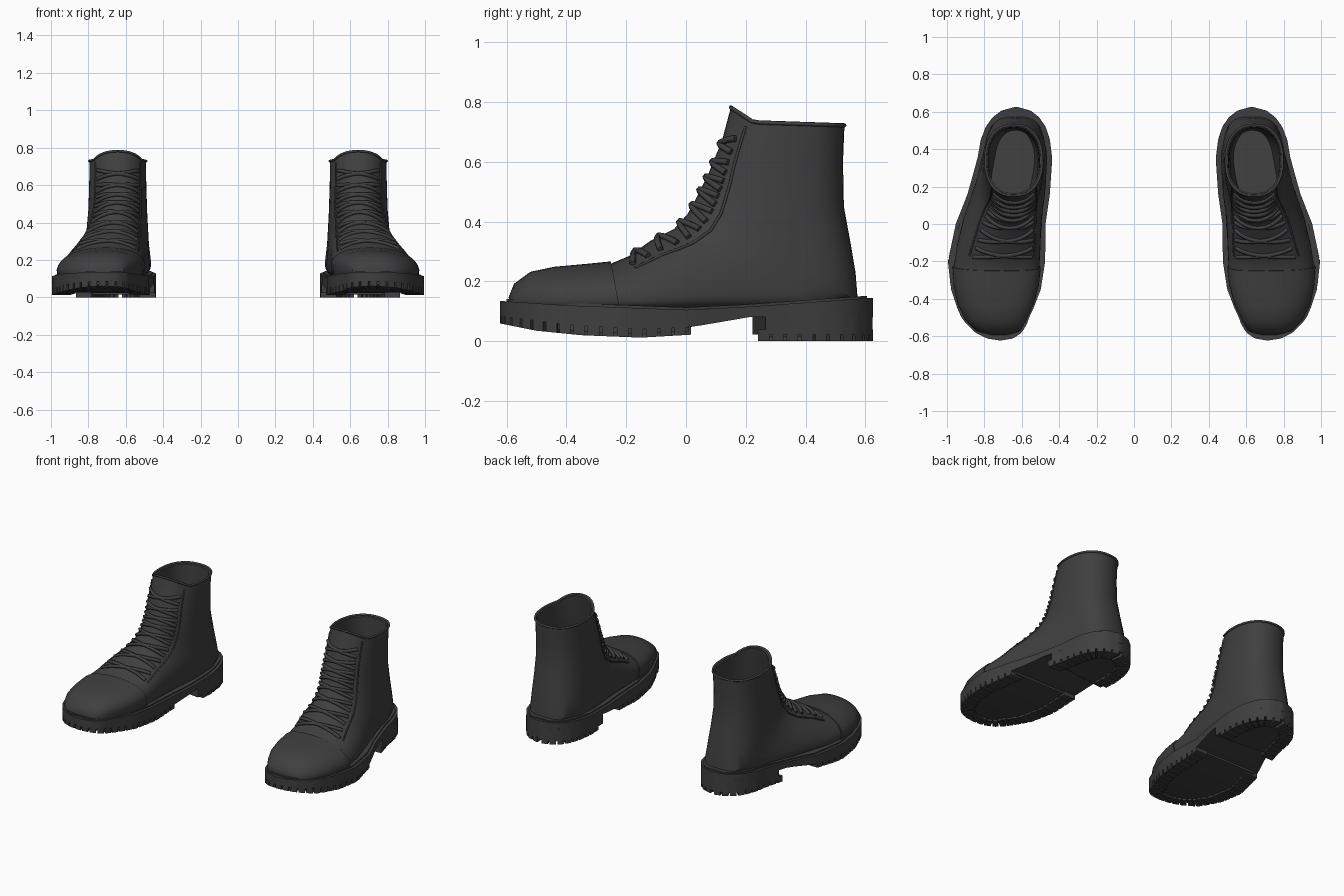
import bpy, bmesh, math
from mathutils import Vector

cube = bpy.data.objects.get("Cube")
if cube:
    bpy.data.objects.remove(cube, do_unlink=True)

charcoal = bpy.data.materials.new("charcoal leather")
charcoal.use_nodes = True
COLOUR = (0.05, 0.05, 0.05, 1)
charcoal.diffuse_color = COLOUR
bsdf = charcoal.node_tree.nodes["Principled BSDF"]
bsdf.inputs["Base Color"].default_value = COLOUR
bsdf.inputs["Roughness"].default_value = 0.8


def table(points, y):
    """Piecewise linear lookup."""
    if y <= points[0][0]:
        return points[0][1]
    for (a, u), (b, v) in zip(points, points[1:]):
        if y <= b:
            return u + (v - u) * (y - a) / (b - a)
    return points[-1][1]


# Foot plan along y: centre line, half width, sole top and bottom
CENTRE = [(-.62, .715), (-.5, .742), (-.2, .735), (0, .713), (.16, .67), (.35, .637), (.62, .63)]
HALF = [(-.622, .01), (-.612, .07), (-.58, .125), (-.53, .165), (-.46, .2), (-.35, .24), (-.2, .26),
        (0, .24), (.16, .22), (.35, .2), (.45, .185), (.52, .16), (.57, .125), (.605, .08), (.625, .01)]
SOLE_TOP = [(-.625, .135), (-.4, .12), (0, .105), (.2, .115), (.62, .145)]
TREAD = [(-.625, .06), (-.5, .035), (-.35, .02), (-.15, .012), (.02, .022)]


def tread(y):
    return table(TREAD, y) if y < .1 else 0


def finish(bm, name, mirror=True, angle=35):
    bmesh.ops.recalc_face_normals(bm, faces=bm.faces)
    mesh = bpy.data.meshes.new(name)
    bm.to_mesh(mesh)
    bm.free()
    obj = bpy.data.objects.new(name, mesh)
    bpy.context.collection.objects.link(obj)
    mesh.materials.append(charcoal)
    bpy.ops.object.select_all(action='DESELECT')
    obj.select_set(True)
    bpy.context.view_layer.objects.active = obj
    bpy.ops.object.shade_smooth_by_angle(angle=math.radians(angle))
    if mirror:
        obj.modifiers.new("other boot", 'MIRROR').use_clip = False
    return obj


def loft(name, rings):
    bm = bmesh.new()
    loops = [[bm.verts.new(p) for p in ring] for ring in rings]
    n = len(loops[0])
    for a, b in zip(loops, loops[1:]):
        for i in range(n):
            j = (i + 1) % n
            bm.faces.new((a[i], a[j], b[j], b[i]))
    bm.faces.new(loops[0])
    bm.faces.new(loops[-1])
    return finish(bm, name)


# Upper: sections fanning from the toe to the collar
# (front y, front z, back y, back z, half width, widest point, lower squareness)
SECTIONS = [
    (-.592, .14, -.585, .10, .06, .3, 2.5),
    (-.575, .185, -.57, .10, .11, .3, 3),
    (-.52, .225, -.51, .10, .155, .3, 3),
    (-.44, .242, -.42, .10, .195, .3, 4),
    (-.33, .252, -.32, .10, .22, .3, 4),
    (-.25, .26, -.22, .10, .227, .3, 4),
    (-.19, .285, -.10, .10, .222, .3, 4),
    (-.12, .335, .08, .10, .208, .35, 4),
    (-.04, .375, .28, .10, .19, .4, 4),
    (.005, .425, .47, .10, .175, .45, 4),
    (.035, .48, .575, .13, .165, .5, 3),
    (.055, .52, .567, .23, .162, .5, 2.6),
    (.075, .56, .55, .33, .158, .5, 2.4),
    (.095, .61, .528, .45, .155, .5, 2.3),
    (.12, .67, .525, .60, .152, .5, 2.3),
    (.15, .735, .53, .722, .152, .5, 2.3),
]
INNER = [
    (.165, .73, .517, .715, .139, .5, 2.3),
    (.15, .67, .51, .60, .136, .5, 2.3),
    (.12, .54, .51, .40, .132, .5, 2.3),
    (.08, .36, .50, .25, .125, .5, 2.5),
    (.06, .20, .50, .16, .11, .5, 2.5),
]


def section_point(sec, t, grow=0):
    fy, fz, by, bz, w, s, n = sec
    front, back = Vector((fy, fz)), Vector((by, bz))
    mid = back.lerp(front, s)
    c, sn = math.cos(t), math.sin(t)
    e = 2 / (2.3 if c > 0 else n)
    k = abs(c) ** e
    p = mid + ((front - mid) if c > 0 else (back - mid)) * k
    if c > 0:
        p += (front - back).normalized() * grow * k
    y, z = p
    lean = min(1, max(0, (z - .15) / .35))
    cx = table(CENTRE, y) * (1 - lean) + .643 * lean
    if fz > .72:                      # raised tongue at the collar
        z += .047 * max(0, 1 - (y - fy) / .075)
    return Vector((cx + math.copysign(abs(sn) ** e, sn) * (w + grow), y, z))


def ring(sec, grow=0, n=40):
    return [section_point(sec, 2 * math.pi * i / n, grow) for i in range(n)]


def surface(u, t, grow=0):
    i = max(0, min(int(u), len(SECTIONS) - 2))
    a, b = (section_point(SECTIONS[j], t, grow) for j in (i, i + 1))
    return a.lerp(b, u - i)


loft("boot_upper", [ring(s) for s in SECTIONS + INNER])
loft("toe_cap", [ring(s, .007) for s in SECTIONS[:6]])


# Laces and stitched edges follow the surface of the upper
def cords(name, paths, radius):
    curve = bpy.data.curves.new(name, 'CURVE')
    curve.dimensions = '3D'
    curve.bevel_depth = radius
    curve.bevel_resolution = 1
    curve.use_fill_caps = True
    for path in paths:
        for side in (1, -1):
            spline = curve.splines.new('POLY')
            spline.points.add(len(path) - 1)
            for pt, p in zip(spline.points, path):
                pt.co = (p.x * side, p.y, p.z, 1)
    curve.materials.append(charcoal)
    bpy.context.collection.objects.link(bpy.data.objects.new(name, curve))


STEPS = [i / 10 for i in range(-10, 11)]
laces = []
for k in range(8):
    for d in (1, -1):
        laces.append([surface(6.3 + k * 1.08 + .3 * d * q, .72 * q, .003) for q in STEPS])
cords("laces", laces, .011)
cords("eyelet_edges", [[surface(6 + i * .3, side * .85) for i in range(30)] for side in (1, -1)], .005)
cords("collar_rim", [[surface(15, 2 * math.pi * i / 40) for i in range(41)]], .007)


# Sole slabs: strips across the foot plan
def slab(name, y0, y1, inset, bottom, top, skew=0, rows=36):
    rings = []
    for i in range(rows + 1):
        y = (y0 + y1) / 2 - (y1 - y0) / 2 * math.cos(math.pi * i / rows)
        cx, h = table(CENTRE, y), max(.005, table(HALF, y) - inset)
        yo = y + skew * (1 - i / rows) ** 2
        ho = max(.005, table(HALF, yo) - inset)
        xo = table(CENTRE, yo) + ho
        rings.append([(cx - h, y, bottom(y)), (xo, yo, bottom(yo)), (xo, yo, top(yo)), (cx - h, y, top(y))])
    return loft(name, rings)


def sole_top(y):
    return table(SOLE_TOP, y)


def shank(y):
    return table([(-.625, .085), (-.4, .055), (-.15, .04), (.01, .046), (.22, .082), (.625, .08)], y)


slab("midsole", -.622, .625, 0, shank, sole_top)
slab("welt", -.6, .605, .018, lambda y: .1, lambda y: sole_top(y) + .008)
slab("heel_block", .222, .623, 0, lambda y: .022, lambda y: .1, .045)
slab("front_tread", -.6, .01, .03, lambda y: tread(y) + .012, lambda y: shank(y) + .02)
slab("heel_tread", .24, .6, .07, lambda y: .014, lambda y: .05, .03)

# Tread lugs round the edge of the forefoot and heel
outline = []
for i in range(721):
    a = 2 * math.pi * i / 720
    y = .0015 + .6235 * math.cos(a)
    outline.append(Vector((table(CENTRE, y) + math.copysign(table(HALF, y), math.sin(a)), y, 0)))
lengths = [0]
for p, q in zip(outline, outline[1:]):
    lengths.append(lengths[-1] + (q - p).length)


def along(d):
    d %= lengths[-1]
    i = next(j for j in range(1, 721) if lengths[j] >= d)
    return outline[i - 1].lerp(outline[i], (d - lengths[i - 1]) / max(1e-9, lengths[i] - lengths[i - 1]))


bm = bmesh.new()
COUNT = 60
pitch = lengths[-1] / COUNT
for i in range(COUNT):
    outer = [along((i + f) * pitch) for f in (0, .4, .8)]
    ys = [p.y for p in outer]
    if max(ys) > .02 and min(ys) < .222:
        continue
    inner = []
    for p in outer:
        yc = min(.42, max(-.4, p.y))
        inner.append(p + (Vector((table(CENTRE, yc), yc, 0)) - p).normalized() * .085)
    loop = outer + inner[::-1]
    low = [bm.verts.new((p.x, p.y, tread(p.y))) for p in loop]
    high = [bm.verts.new((p.x, p.y, shank(p.y) + .005 if p.y < .1 else .04)) for p in loop]
    bm.faces.new(low)
    bm.faces.new(high)
    for j in range(6):
        k = (j + 1) % 6
        bm.faces.new((low[j], low[k], high[k], high[j]))
finish(bm, "tread_lugs", angle=20)
